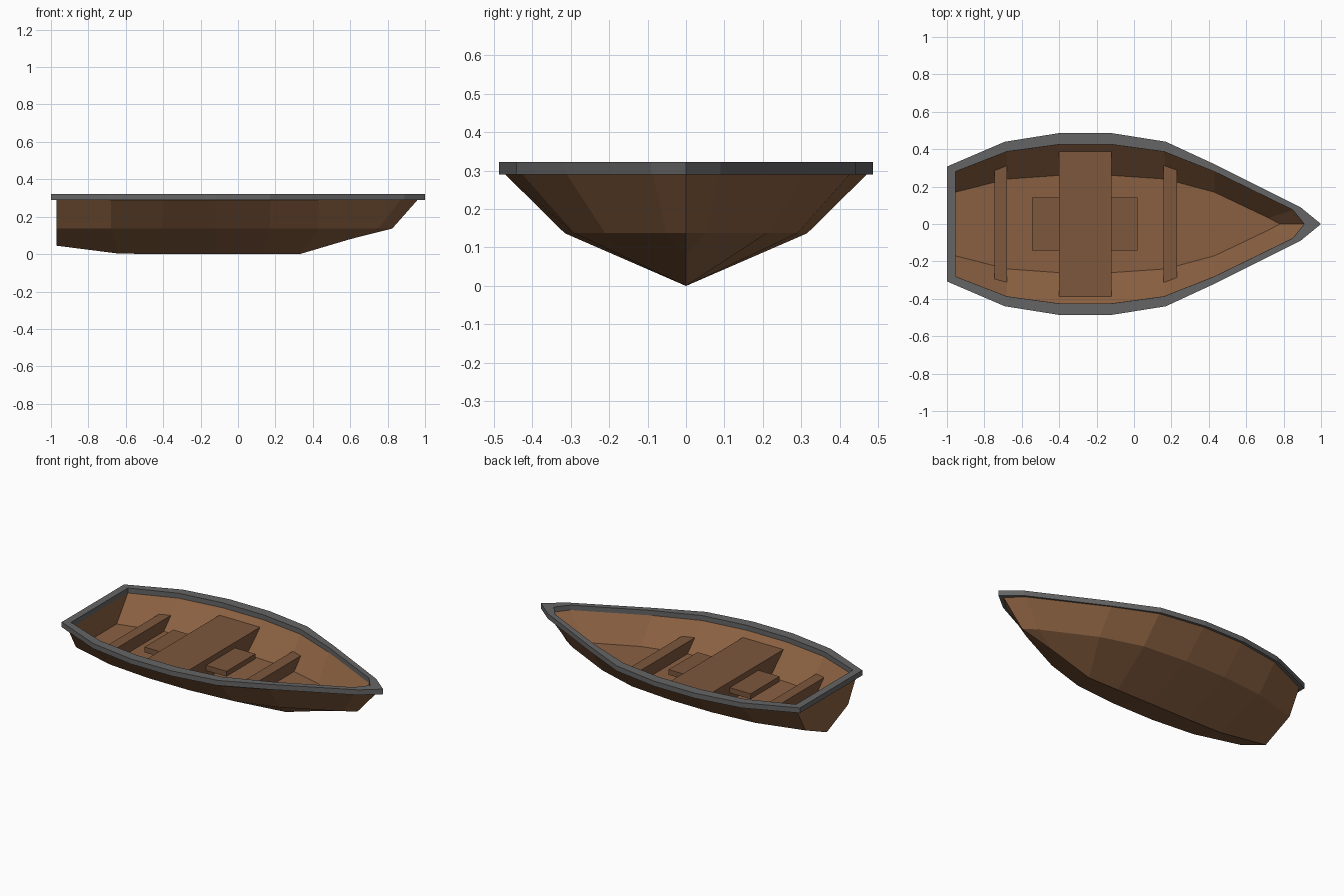
import bpy, bmesh

if "Cube" in bpy.data.objects:
    bpy.data.objects.remove(bpy.data.objects["Cube"])


def material(name, rgb):
    m = bpy.data.materials.new(name)
    m.diffuse_color = (*rgb, 1)
    m.use_nodes = True
    m.node_tree.nodes["Principled BSDF"].inputs["Base Color"].default_value = m.diffuse_color
    return m


HULL = material("hull brown", (0.255, 0.118, 0.053))
SEAT = material("seat brown", (0.205, 0.095, 0.046))
RIM = material("rim grey", (0.13, 0.13, 0.13))


def finish(name, bm, mat):
    bmesh.ops.remove_doubles(bm, verts=bm.verts, dist=0.0005)
    bmesh.ops.recalc_face_normals(bm, faces=bm.faces)
    me = bpy.data.meshes.new(name)
    bm.to_mesh(me)
    bm.free()
    me.materials.append(mat)
    ob = bpy.data.objects.new(name, me)
    bpy.context.collection.objects.link(ob)
    return ob


def ring(bm, half, z=None):
    """Mirrored outline, from the stern corner round the bow tip and back."""
    pts = [(p[0], p[1], p[2] if z is None else z) for p in half]
    pts += [(x, -y, h) for x, y, h in reversed(pts[:-1])]
    return [bm.verts.new(p) for p in pts]


def bridge(bm, a, b):
    n = len(a)
    for i in range(n):
        j = (i + 1) % n
        bm.faces.new((a[i], a[j], b[j], b[i]))


# Half outlines, stern to bow
keel = [(-.97, 0, .045), (-.64, 0, .003), (-.40, 0, 0), (-.12, 0, 0),
        (.12, 0, 0), (.33, 0, 0), (.60, 0, .08), (.825, 0, .137)]
chine = [(-.97, .21), (-.68, .29), (-.40, .315), (-.12, .315),
         (.17, .29), (.43, .21), (.75, .052), (.825, 0)]
sheer = [(-.97, .295), (-.68, .425), (-.40, .47), (-.12, .47),
         (.17, .425), (.43, .31), (.87, .085), (.96, 0)]
rim_out = [(-1, .307), (-.69, .44), (-.40, .486), (-.12, .486),
           (.17, .44), (.44, .315), (.89, .09), (1, 0)]
rim_in = [(-.955, .28), (-.68, .387), (-.40, .425), (-.12, .425),
          (.16, .387), (.43, .28), (.85, .075), (.91, 0)]
floor = [(-.955, .17), (-.68, .24), (-.40, .26), (-.12, .26),
         (.17, .24), (.43, .17), (.72, .032), (.78, 0)]
FLOOR_Z, RIM_Z, TOP_Z = .14, .29, .322

# Hull: outer skin, rim underside, inner skin and floor
bm = bmesh.new()
rings = [ring(bm, keel), ring(bm, chine, .137), ring(bm, sheer, RIM_Z),
         ring(bm, rim_in, RIM_Z + .001), ring(bm, floor, FLOOR_Z)]
for a, b in zip(rings, rings[1:]):
    bridge(bm, a, b)
bm.faces.new(rings[-1])
finish("hull", bm, HULL)

# Gunwale: flat grey band around the top
bm = bmesh.new()
rings = [ring(bm, rim_out, RIM_Z), ring(bm, rim_out, TOP_Z),
         ring(bm, rim_in, TOP_Z), ring(bm, rim_in, RIM_Z)]
for a, b in zip(rings, rings[1:] + rings[:1]):
    bridge(bm, a, b)
finish("gunwale", bm, RIM)


def board(name, x0, x1, z0, z1, low, high):
    """Cross board; low and high are (aft, fore) half widths."""
    bm = bmesh.new()
    rows = []
    for z, (wa, wf) in ((z0, low), (z1, high)):
        rows.append([bm.verts.new(p) for p in
                     ((x0, -wa, z), (x1, -wf, z), (x1, wf, z), (x0, wa, z))])
    bridge(bm, *rows)
    bm.faces.new(rows[0])
    bm.faces.new(rows[1])
    finish(name, bm, SEAT)


# Main seat, end ribs and the small centre plank
board("main_seat", -.40, -.12, FLOOR_Z - .002, .26, (.265, .265), (.388, .388))
board("stern_rib", -.745, -.68, FLOOR_Z - .002, .213, (.225, .243), (.295, .315))
board("bow_rib", .158, .23, FLOOR_Z - .002, .213, (.243, .225), (.313, .288))
board("centre_plank", -.545, .02, .192, .225, (.142, .142), (.142, .142))
